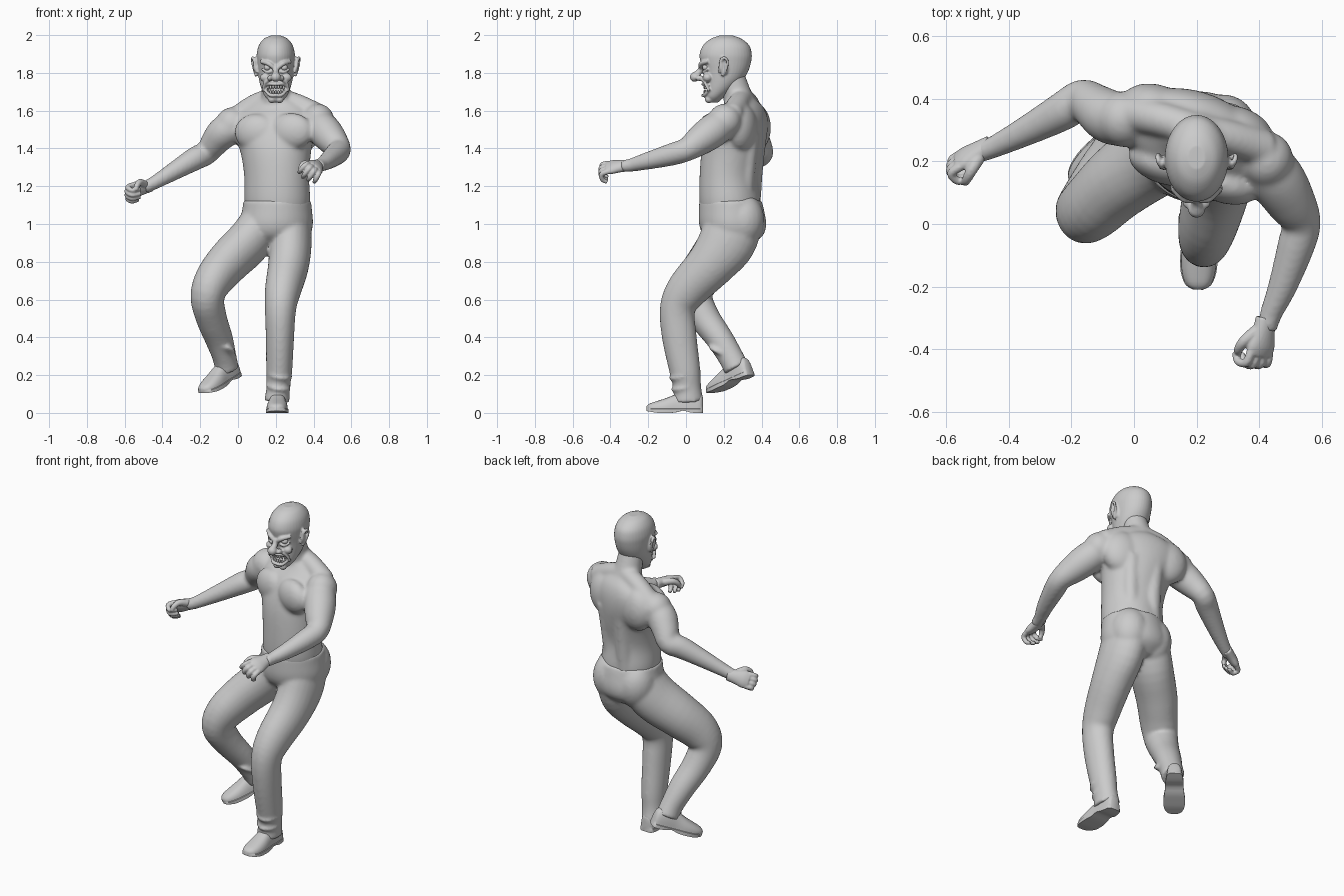
import bpy, bmesh, math
from mathutils import Vector, Matrix, Euler

YAW = -0.33          # the chest is twisted to its own right
UP = Vector((0, 0, 1))


def spline(pts, n=4):
    """Catmull-Rom through rows of any width."""
    out = []
    for i in range(len(pts) - 1):
        p = [pts[max(i - 1, 0)], pts[i], pts[i + 1], pts[min(i + 2, len(pts) - 1)]]
        for k in range(n):
            t = k / n
            out.append([0.5 * (2 * b + (c - a) * t + (2 * a - 5 * b + 4 * c - d) * t * t
                               + (3 * b - a - 3 * c + d) * t ** 3) for a, b, c, d in zip(*p)])
    return out + [list(pts[-1])]


def tube(bm, pts, ref=(0, 0, 1), seg=24, axis=None, n=4):
    """Loft ellipses (x, y, z, half width, half depth) along a path."""
    rows = spline([tuple(p) if len(p) == 5 else tuple(p) + (p[3],) for p in pts], n)
    rings = []
    for i, r in enumerate(rows):
        a, b = rows[max(i - 1, 0)], rows[min(i + 1, len(rows) - 1)]
        t = axis or (Vector(b[:3]) - Vector(a[:3])).normalized()
        u = Vector(ref)
        u = (u - t * u.dot(t)).normalized()
        w = t.cross(u)
        rings.append([bm.verts.new(Vector(r[:3]) + u * r[3] * math.cos(q) + w * r[4] * math.sin(q))
                      for q in (math.tau * k / seg for k in range(seg))])
    for a, b in zip(rings, rings[1:]):
        for k in range(seg):
            bm.faces.new((a[k], a[k - 1], b[k - 1], b[k]))
    bm.faces.new(rings[0])
    bm.faces.new(rings[-1][::-1])


def ball(bm, c, r, rot=(0, 0, 0)):
    m = Matrix.LocRotScale(Vector(c), Euler(rot), Vector(r))
    bmesh.ops.create_uvsphere(bm, u_segments=24, v_segments=16, radius=1, matrix=m)


def finish(bm, name, voxel=0, smooth=3):
    bmesh.ops.recalc_face_normals(bm, faces=bm.faces)
    me = bpy.data.meshes.new(name)
    bm.to_mesh(me)
    bm.free()
    for p in me.polygons:
        p.use_smooth = True
    ob = bpy.data.objects.new(name, me)
    bpy.context.collection.objects.link(ob)
    if voxel:
        m = ob.modifiers.new("blend", 'REMESH')
        m.mode, m.voxel_size, m.use_smooth_shade = 'VOXEL', voxel, True
        s = ob.modifiers.new("soften", 'SMOOTH')
        s.factor, s.iterations = 0.5, smooth
    return ob


# Bare torso, neck and arms
bm = bmesh.new()
tube(bm, [(.21, .237, 1.06, .168, .155), (.208, .232, 1.13, .176, .160), (.205, .227, 1.25, .174, .153),
          (.2, .245, 1.38, .19, .16), (.19, .268, 1.48, .222, .155), (.195, .285, 1.56, .23, .135),
          (.2, .30, 1.62, .17, .10), (.2, .29, 1.66, .09, .075)],
     ref=(math.cos(YAW), math.sin(YAW), 0), seg=40, axis=UP)
tube(bm, [(.2, .30, 1.58, .098), (.2, .275, 1.67, .078), (.2, .235, 1.80, .07)], ref=(1, 0, 0))
for end in ((.42, .24, 1.58, .06), (-.01, .355, 1.56, .06)):           # trapezius
    tube(bm, [(.2, .30, 1.67, .055), ((.2 + end[0]) / 2, (.31 + end[1]) / 2, 1.635, .056), end])
for c in ((.095, .192, 1.485), (.283, .132, 1.49)):                     # pectorals
    ball(bm, c, (.118, .064, .098), (0, 0, YAW))
for c in ((.075, .365, 1.51), (.33, .295, 1.51)):                       # shoulder blades
    ball(bm, c, (.12, .08, .13), (0, 0, YAW))
for s in (-1, 1):                                                       # back muscles
    tube(bm, [(.22 + .055 * s, .325 - .02 * s, 1.10, .05), (.23 + .06 * s, .337 - .02 * s, 1.28, .05),
              (.235 + .07 * s, .36 - .02 * s, 1.48, .05)], ref=(1, 0, 0))
ball(bm, (.425, .205, 1.547), (.085, .09, .09))
ball(bm, (-.03, .335, 1.528), (.09, .09, .09))
tube(bm, [(.40, .22, 1.55, .08), (.455, .145, 1.495, .09), (.502, .07, 1.44, .08), (.535, .005, 1.395, .063),
          (.518, -.07, 1.37, .06), (.475, -.2, 1.335, .047), (.437, -.29, 1.312, .036), (.425, -.34, 1.305, .032)])
tube(bm, [(.02, .325, 1.53, .08), (-.07, .34, 1.49, .087), (-.125, .375, 1.43, .075), (-.165, .402, 1.375, .062),
          (-.22, .365, 1.35, .063), (-.33, .305, 1.285, .05), (-.44, .25, 1.22, .037), (-.5, .225, 1.19, .032)])
finish(bm, "bare_torso_and_arms", .0095, 12)

# Trousers: hips and two legs
bm = bmesh.new()
tube(bm, [(.208, .235, 1.125, .179, .165), (.207, .24, 1.08, .184, .172), (.203, .247, 1.0, .194, .178),
          (.2, .25, .94, .178, .158), (.2, .25, .89, .11, .10)], ref=(1, 0, 0), seg=40, axis=-UP)
tube(bm, [(.275, .26, 1.02, .11, .15), (.278, .215, .90, .112, .152), (.267, .125, .78, .108, .128),
          (.238, .005, .65, .096, .11), (.225, -.045, .55, .083, .094), (.222, -.035, .4, .075, .092),
          (.218, -.005, .22, .069, .082), (.212, .008, .13, .062, .073), (.206, .012, .06, .068, .082)], ref=(1, 0, 0))
tube(bm, [(.13, .26, 1.02, .11, .15), (.06, .215, .91, .118, .142), (-.05, .135, .80, .113, .128),
          (-.13, .06, .70, .102, .115), (-.162, .042, .61, .09, .099), (-.14, .10, .50, .082, .082),
          (-.1, .18, .39, .074, .072), (-.07, .24, .29, .063, .067), (-.06, .268, .235, .065, .068)], ref=(1, 0, 0))
ball(bm, (.285, .30, 1.02), (.11, .115, .14))                           # buttocks
ball(bm, (.125, .30, 1.01), (.11, .115, .14))
for z, x, y in ((.20, .22, -.02), (.14, .214, -.01)):                   # fabric folds at the ankles
    ball(bm, (x, y, z), (.068, .074, .018), (.25, .15, 0))
    ball(bm, (-.075 + (z - .15) * .1, .225 - (z - .15), z + .13), (.06, .062, .018), (-.4, .2, 0))
finish(bm, "trousers", .0095, 9)


# Shoes: upper with a flat sole, laid from heel to toe
def shoe(name, heel, toe):
    heel, toe = Vector(heel), Vector(toe)
    f = (toe - heel).normalized()
    side = f.cross(UP).normalized()
    up = side.cross(f)
    m = Matrix((side, f, up)).transposed().to_4x4()
    m.translation = heel
    k = (toe - heel).length / .30
    prof = spline([(0, .026, .08), (.015, .04, .105), (.07, .047, .125), (.13, .049, .105),
                   (.19, .056, .08), (.245, .053, .062), (.285, .038, .048), (.30, .014, .034)], 3)
    bm = bmesh.new()
    rings = []
    for y, w, h in prof:
        arc = [(w * math.copysign(abs(math.cos(q)) ** .7, math.cos(q)), .022 + (h - .022) * math.sin(q))
               for q in (math.pi * j / 14 for j in range(15))]
        # the sole lifts into an arch between heel and ball, and at the toe
        lift = .012 * math.exp(-((y - .105) / .03) ** 2) + .01 * max(0, (y - .24) / .06)
        arc = [(w * 1.07, lift), (w * 1.07, .02)] + arc + [(-w * 1.07, .02), (-w * 1.07, lift)]
        rings.append([bm.verts.new(m @ Vector((x, y * k, z))) for x, z in arc])
    for a, b in zip(rings, rings[1:]):
        for j in range(len(a)):
            bm.faces.new((a[j], a[j - 1], b[j - 1], b[j]))
    bm.faces.new(rings[0])
    bm.faces.new(rings[-1][::-1])
    ob = finish(bm, name)
    bpy.context.view_layer.objects.active = ob
    ob.select_set(True)
    bpy.ops.object.shade_smooth_by_angle(angle=math.radians(40))
    ob.select_set(False)


shoe("left_shoe", (.212, .09, 0), (.205, -.21, 0))
shoe("right_shoe", (-.005, .345, .2), (-.185, .125, .095))


# Hands: palm, four curled fingers and a thumb
def hand(name, wrist, d, n, sign, curl):
    d, n, o = Vector(d).normalized(), Vector(n), Vector(wrist)
    n = (n - d * n.dot(d)).normalized()
    s = n.cross(d) * sign
    at = lambda x, y, z, r: (*(o + d * x + s * y + n * z), r)
    bm = bmesh.new()
    tube(bm, [at(-.03, 0, 0, .033) + (.03,), at(.02, 0, 0, .04) + (.028,), at(.065, 0, .002, .05) + (.026,),
              at(.095, 0, .004, .047) + (.019,)], ref=s)
    for i in range(4):
        y = .036 - .024 * i
        k = (.95, 1.05, 1, .85)[i]
        spread = (i - 1.5) * -.005 * (1 - curl)
        tube(bm, [at(.085, y, .003, .0145), at(.085 + .039 * k, y + spread, .012, .014),
                  at(.085 + .043 * k - .012 * curl, y + 2 * spread, .052 * k, .013),
                  at(.085 + (.024 - .04 * curl) * k, y + 2 * spread, .08 * k - .022 * curl, .0105)], ref=s, seg=12)
    tube(bm, [at(.02, .025, .008, .022), at(.055, .055, .022, .018), at(.085, .055, .045, .015),
              at(.10, .04, .062, .011)], ref=s, seg=12)
    finish(bm, name, .0045, 2)


hand("right_fist", (-.484, .24, 1.197), (-.8, -.38, -.2), (.35, -.75, -.5), -1, 1)
hand("left_hand", (.417, -.328, 1.308), (-.15, -1, -.08), (-.6, 0, -.8), 1, .25)

# Head with the face features blended in
bm = bmesh.new()
tube(bm, [(.2, (f + b) / 2, z, w, (b - f) / 2) for z, f, b, w in
          ((1.643, .12, .17, .025), (1.67, .102, .20, .054), (1.71, .10, .25, .074), (1.76, .098, .30, .088),
           (1.81, .09, .33, .095), (1.86, .076, .345, .100), (1.90, .072, .348, .101), (1.945, .09, .335, .09),
           (1.98, .13, .295, .064), (1.997, .175, .25, .028))], ref=(1, 0, 0), seg=40, axis=UP)
tube(bm, [(.2, .085, 1.835, .014), (.2, .07, 1.805, .016), (.2, .05, 1.785, .022)], ref=(1, 0, 0))
ball(bm, (.2, .046, 1.778), (.027, .026, .025))
for s in (-1, 1):
    ball(bm, (.2 + .028 * s, .072, 1.772), (.017, .022, .015))                         # nostrils
    tube(bm, [(.2 + .012 * s, .078, 1.828, .011), (.2 + .04 * s, .082, 1.850, .013),
              (.2 + .078 * s, .116, 1.860, .010)])                                     # angry brows
    tube(bm, [(.2 + .022 * s, .094, 1.808, .008), (.2 + .045 * s, .094, 1.805, .008),
              (.2 + .072 * s, .114, 1.82, .007)])                                      # lower lids
    ball(bm, (.2 + .054 * s, .114, 1.775), (.03, .026, .024))                          # cheeks
    tube(bm, [(.2 + .032 * s, .085, 1.765, .008), (.2 + .058 * s, .101, 1.745, .008),
              (.2 + .068 * s, .121, 1.705, .008)])                                     # smile folds
    ball(bm, (.2 + .104 * s, .20, 1.838), (.011, .028, .05), (.15, 0, .45 * s))        # ears
    tube(bm, [(.2 + .098 * s, .178, 1.80, .007), (.2 + .112 * s, .182, 1.85, .007),
              (.2 + .122 * s, .20, 1.880, .008), (.2 + .124 * s, .22, 1.86, .008),
              (.2 + .112 * s, .208, 1.81, .008), (.2 + .102 * s, .19, 1.785, .009)], seg=12)
    ball(bm, (.2 + .02 * s, .122, 1.66), (.022, .022, .02))                            # chin
for mid, end in ((1.742, 1.732), (1.683, 1.712)):                                      # lips
    tube(bm, [(.142, .124, end, .008), (.168, .098, mid, .009), (.2, .090, mid - .002, .009),
              (.232, .098, mid, .009), (.258, .124, end, .008)])
head = finish(bm, "head", .0048, 3)

# Open mouth
bm = bmesh.new()
ball(bm, (.2, .105, 1.713), (.05, .034, .023))
cut = finish(bm, "mouth_cutter")
cut.hide_render = True
cut.hide_viewport = True
b = head.modifiers.new("mouth", 'BOOLEAN')
b.object, b.operation = cut, 'DIFFERENCE'

# Teeth, upper and lower rows
bm = bmesh.new()
for i in range(7):
    x = (i - 3) * .0135
    y = .098 + 8 * x * x
    for z, h in ((1.727, .013), (1.699, .011)):
        ball(bm, (.2 + x, y, z - abs(x) * .05), (.0062, .006, h))
finish(bm, "teeth")

# Eyeballs
bm = bmesh.new()
for s in (-1, 1):
    ball(bm, (.2 + .044 * s, .105, 1.828), (.019, .019, .017))
finish(bm, "eyes")
